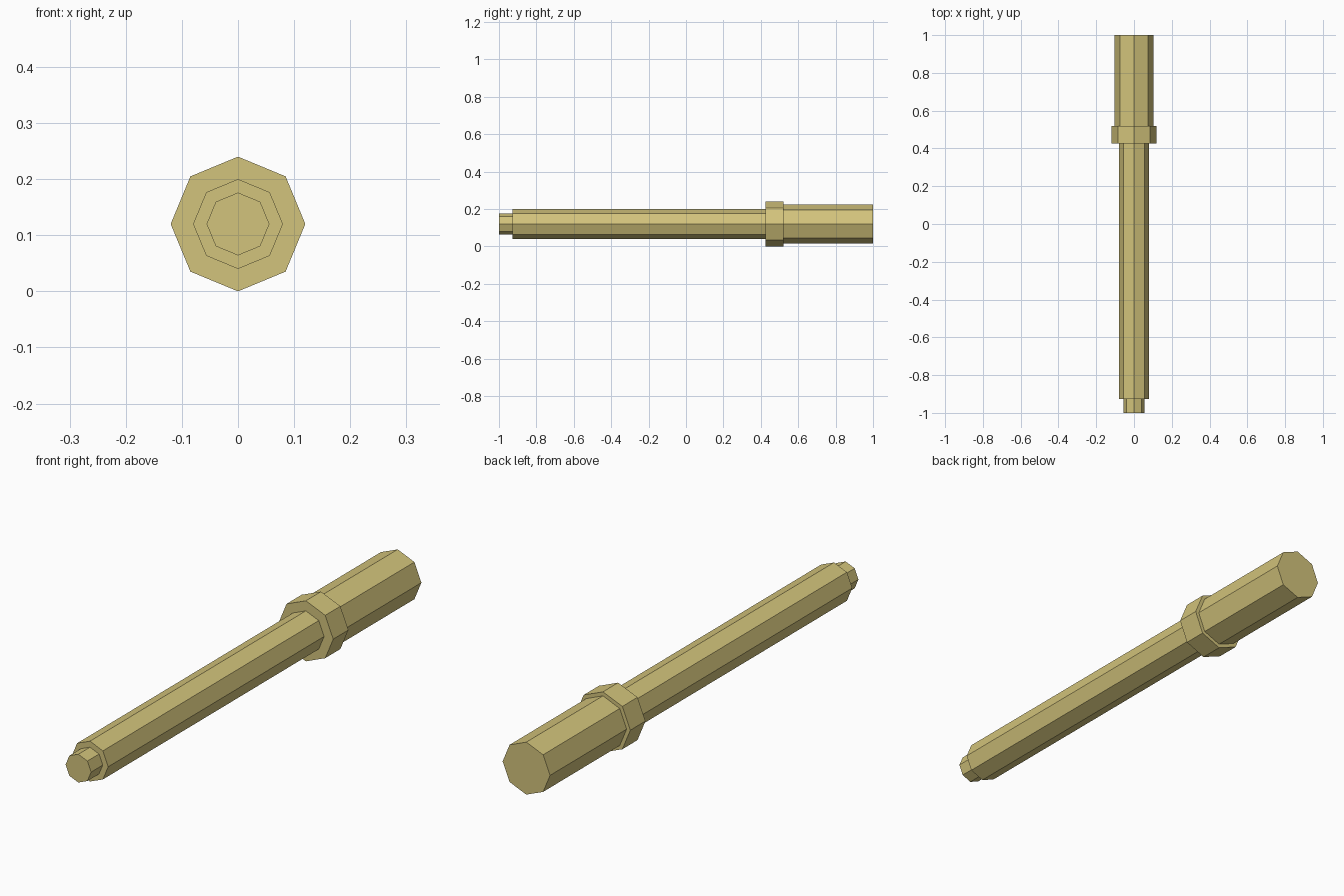
import bpy
import math

cube = bpy.data.objects.get("Cube")
if cube:
    bpy.data.objects.remove(cube, do_unlink=True)

# Single pale brass colour
brass = bpy.data.materials.new("pale_brass")
brass.use_nodes = True
colour = (0.65, 0.55, 0.2, 1.0)
brass.diffuse_color = colour
brass.node_tree.nodes["Principled BSDF"].inputs["Base Color"].default_value = colour

SIDES = 8
AXIS_HEIGHT = 0.12


def rod(name, radius, y_start, y_end):
    """Flat-shaded octagonal rod lying along y, with a corner pointing up."""
    bpy.ops.mesh.primitive_cylinder_add(
        vertices=SIDES, radius=radius, depth=y_end - y_start,
        location=(0, (y_start + y_end) / 2, AXIS_HEIGHT),
        rotation=(math.pi / 2, 0, 0))
    part = bpy.context.object
    part.name = name
    part.data.materials.append(brass)
    return part


# Stepped pin from front to back
rod("front_tip", 0.056, -1.0, -0.927)
rod("shaft", 0.08, -0.927, 0.425)
rod("collar", 0.12, 0.425, 0.52)
rod("rear_barrel", 0.104, 0.52, 1.0)
